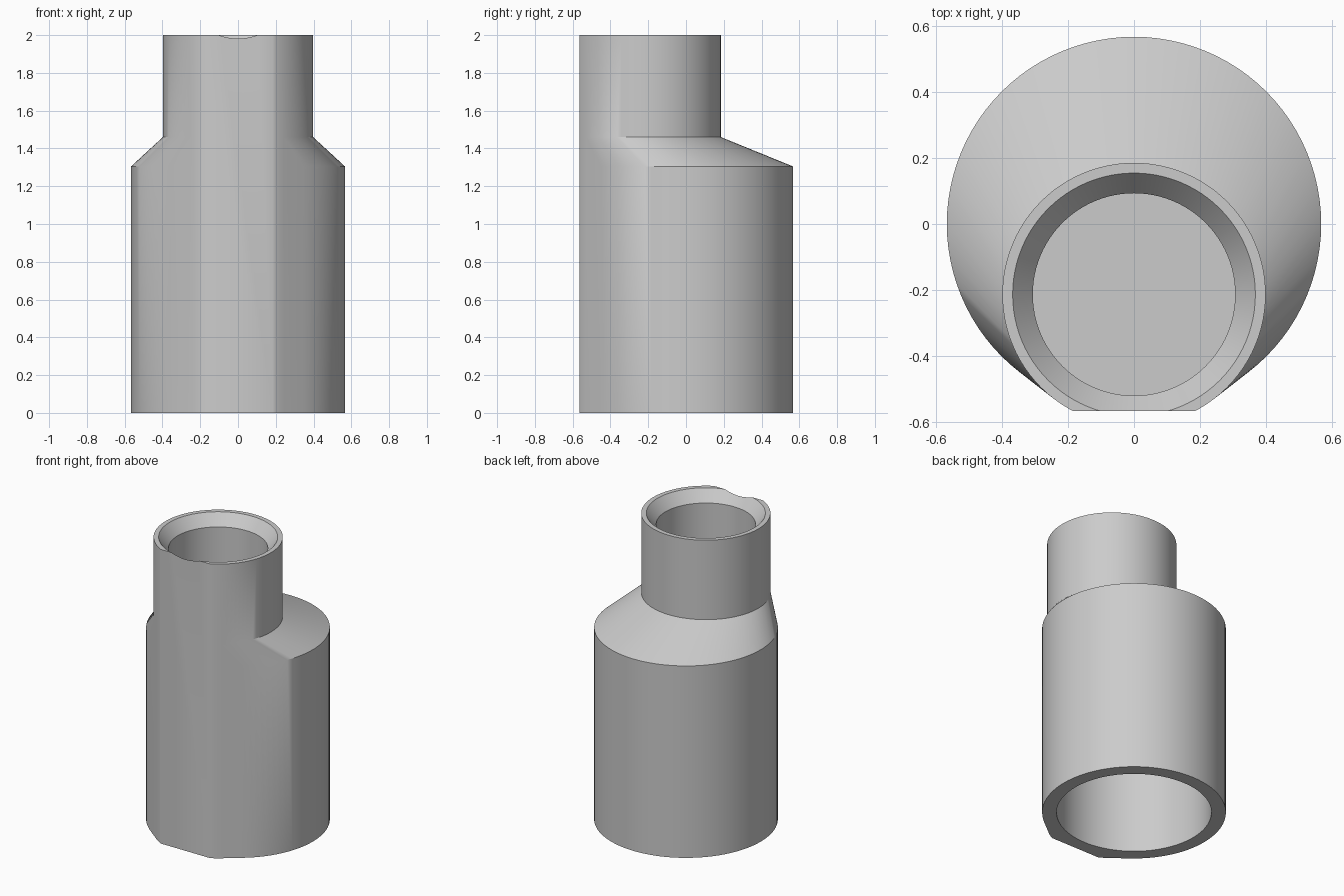
import bpy, bmesh
from math import cos, sin, pi, radians
from mathutils import Vector

if "Cube" in bpy.data.objects:
    bpy.data.objects.remove(bpy.data.objects["Cube"], do_unlink=True)

SEG = 96
BIG_R, SMALL_R, OFFSET = 0.566, 0.398, -0.213
SHOULDER, NECK, TOP = 1.305, 1.46, 2.0
FRONT = -0.565

grey = bpy.data.materials.new("plain grey")
grey.use_nodes = True
grey.diffuse_color = (0.6, 0.6, 0.6, 1)
grey.node_tree.nodes["Principled BSDF"].inputs["Base Color"].default_value = (0.6, 0.6, 0.6, 1)


def ring(bm, r, y, z):
    return [bm.verts.new((r * cos(2 * pi * i / SEG), y + r * sin(2 * pi * i / SEG), z))
            for i in range(SEG)]


def finish(bm, name):
    bmesh.ops.recalc_face_normals(bm, faces=bm.faces)
    mesh = bpy.data.meshes.new(name)
    bm.to_mesh(mesh)
    bm.free()
    mesh.materials.append(grey)
    obj = bpy.data.objects.new(name, mesh)
    bpy.context.collection.objects.link(obj)
    return obj


def bore(name, y, profile):
    """Round cutter from (radius, height) steps."""
    bm = bmesh.new()
    rings = [ring(bm, r, y, z) for r, z in profile]
    for a, b in zip(rings, rings[1:]):
        for i in range(SEG):
            j = (i + 1) % SEG
            bm.faces.new((a[i], a[j], b[j], b[i]))
    bm.faces.new(rings[0])
    bm.faces.new(rings[-1])
    obj = finish(bm, name)
    obj.hide_render = True
    return obj


# Wide body with an off-centre sloping shoulder
bm = bmesh.new()
for r, y, z in ((BIG_R, 0, 0), (BIG_R, 0, SHOULDER), (SMALL_R, OFFSET, 0), (SMALL_R, OFFSET, NECK)):
    ring(bm, r, y, z)
hull = bmesh.ops.convex_hull(bm, input=bm.verts)
bmesh.ops.delete(bm, geom=[v for v in bm.verts if not v.link_faces], context='VERTS')

# Neck drawn up from the top of the shoulder
cap = [f for f in bm.faces if all(v.co.z > NECK - 0.001 for v in f.verts)]
up = bmesh.ops.extrude_face_region(bm, geom=cap)
bmesh.ops.translate(bm, vec=(0, 0, TOP - NECK),
                    verts=[g for g in up["geom"] if isinstance(g, bmesh.types.BMVert)])
bmesh.ops.delete(bm, geom=[f for f in cap if f.is_valid], context='FACES_ONLY')

# Flat front
bmesh.ops.bisect_plane(bm, geom=bm.verts[:] + bm.edges[:] + bm.faces[:],
                       plane_co=(0, FRONT, 0), plane_no=(0, -1, 0), clear_outer=True)
bmesh.ops.holes_fill(bm, edges=[e for e in bm.edges if e.is_boundary], sides=0)
bmesh.ops.dissolve_limit(bm, angle_limit=0.005, verts=bm.verts, edges=bm.edges)
body = finish(bm, "adapter_body")

# Sockets at both ends, the upper one with a flared mouth
cutters = [
    bore("upper_socket_cutter", OFFSET,
         ((0.306, 1.3), (0.306, 1.925), (0.367, TOP), (0.367, TOP + 0.1))),
    bore("lower_socket_cutter", 0, ((0.477, -0.1), (0.477, 1.1))),
]
bpy.context.view_layer.objects.active = body
body.select_set(True)
for cutter in cutters:
    mod = body.modifiers.new("socket", 'BOOLEAN')
    mod.operation = 'DIFFERENCE'
    mod.solver = 'EXACT'
    mod.object = cutter
    bpy.ops.object.modifier_apply(modifier=mod.name)
    bpy.data.objects.remove(cutter, do_unlink=True)

bpy.ops.object.shade_smooth_by_angle(angle=radians(30))
